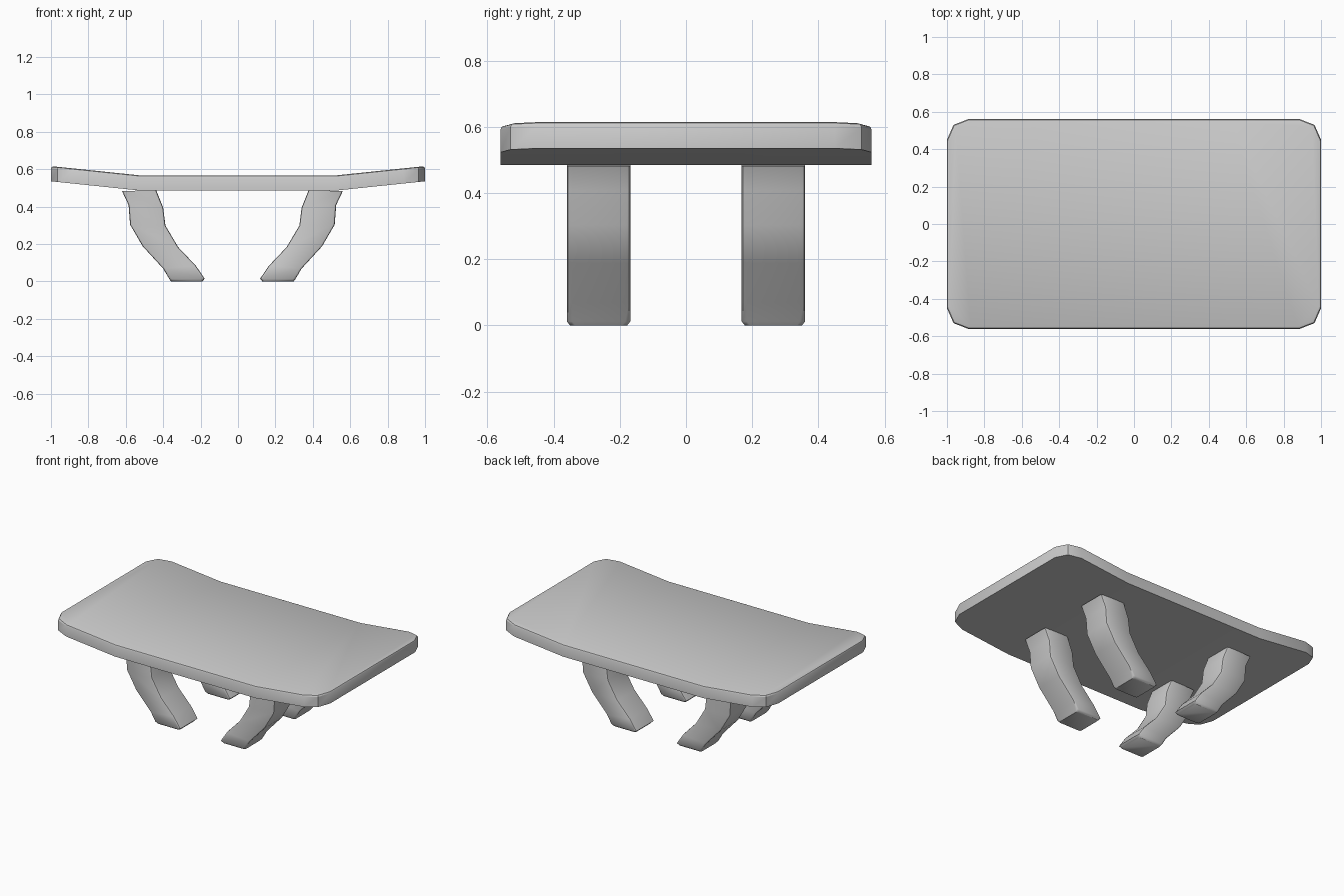
import bpy, bmesh

if "Cube" in bpy.data.objects:
    bpy.data.objects.remove(bpy.data.objects["Cube"])


def loft(name, rings, smooth_angle):
    """Skin equal-sized rings bottom to top, with end caps."""
    bm = bmesh.new()
    loops = [[bm.verts.new(p) for p in ring] for ring in rings]
    n = len(loops[0])
    for a, b in zip(loops, loops[1:]):
        for i in range(n):
            j = (i + 1) % n
            bm.faces.new((a[i], a[j], b[j], b[i]))
    bm.faces.new(loops[0][::-1])
    bm.faces.new(loops[-1])
    if name == "table_top":
        # Fold lines, then raise both ends
        for x in (-FOLD, FOLD):
            bmesh.ops.bisect_plane(bm, geom=bm.verts[:] + bm.edges[:] + bm.faces[:],
                                   plane_co=(x, 0, 0), plane_no=(1, 0, 0))
        for v in bm.verts:
            v.co.z += max(0, abs(v.co.x) - FOLD) * 0.05 / (1 - FOLD)
    bmesh.ops.recalc_face_normals(bm, faces=bm.faces[:])
    me = bpy.data.meshes.new(name)
    bm.to_mesh(me)
    bm.free()
    ob = bpy.data.objects.new(name, me)
    bpy.context.collection.objects.link(ob)
    bpy.ops.object.select_all(action='DESELECT')
    ob.select_set(True)
    bpy.context.view_layer.objects.active = ob
    bpy.ops.object.shade_smooth_by_angle(angle=smooth_angle)
    return ob


# Table top: clipped-corner slab with a softened upper rim
FOLD = 0.52
corner = [(1, 0.45), (0.965, 0.53), (0.885, 0.561)]
outline = (corner + [(-x, y) for x, y in corner[::-1]]
           + [(-x, -y) for x, y in corner] + [(x, -y) for x, y in corner[::-1]])


def slab_ring(z, inset):
    return [(x * (1 - inset), y * (1 - inset / 0.56), z) for x, y in outline]


loft("table_top", [slab_ring(0.485, 0), slab_ring(0.553, 0),
                   slab_ring(0.562, 0.004), slab_ring(0.566, 0.013)], 0.5)

# Legs: curved profile, outer edge point and inner edge point per row
rows = [((-0.358, 0.002), (-0.19, 0.002)), ((-0.367, 0.014), (-0.178, 0.016)),
        ((-0.40, 0.07), (-0.225, 0.085)), ((-0.51, 0.19), (-0.32, 0.185)),
        ((-0.577, 0.305), (-0.388, 0.30)), ((-0.585, 0.41), (-0.40, 0.395)),
        ((-0.62, 0.484), (-0.438, 0.49))]
HALF, AXIS = 0.096, -0.03


def leg_ring(outer, inner, side, y0, shrink):
    h = HALF - shrink
    # rounded rectangle: u runs outer to inner, v across the depth
    q = [(0.0, h - 0.016), (0.015, h - 0.004), (0.07, h)]
    uv = (q + [(1 - u, v) for u, v in q[::-1]]
          + [(1 - u, -v) for u, v in q] + [(u, -v) for u, v in q[::-1]])
    pts = []
    for u, v in uv:
        x = outer[0] + (inner[0] - outer[0]) * u
        z = outer[1] + (inner[1] - outer[1]) * u
        pts.append((AXIS + side * (x - AXIS), y0 + v, max(z - 0.002, 0)))
    return pts


for xname, side in (("left", 1), ("right", -1)):
    for yname, y0 in (("front", -0.264), ("back", 0.264)):
        rings = [leg_ring(o, i, side, y0, 0.01 if k == 0 else 0)
                 for k, (o, i) in enumerate(rows)]
        loft(f"{yname}_{xname}_leg", rings, 0.8)
